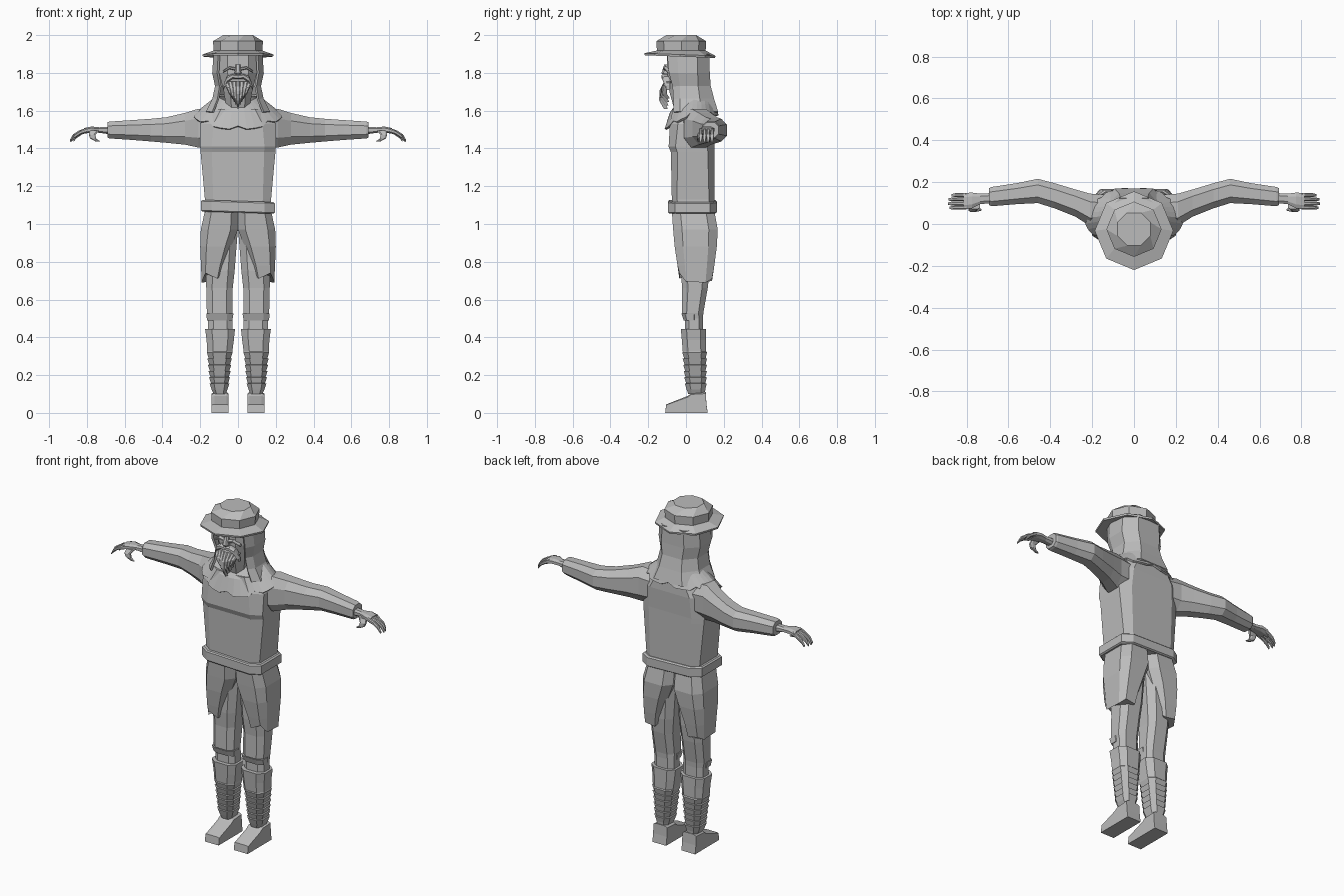
import bpy, bmesh, math
from mathutils import Vector

if "Cube" in bpy.data.objects:
    bpy.data.objects.remove(bpy.data.objects["Cube"])

grey = bpy.data.materials.new("plain_grey")
grey.diffuse_color = (0.50, 0.50, 0.50, 1)
grey.use_nodes = True
grey.node_tree.nodes["Principled BSDF"].inputs["Base Color"].default_value = grey.diffuse_color


def finish(name, bm, mirror=False, thickness=0):
    bmesh.ops.recalc_face_normals(bm, faces=bm.faces)
    mesh = bpy.data.meshes.new(name)
    bm.to_mesh(mesh)
    bm.free()
    mesh.materials.append(grey)
    ob = bpy.data.objects.new(name, mesh)
    bpy.context.collection.objects.link(ob)
    if thickness:
        mod = ob.modifiers.new("thickness", 'SOLIDIFY')
        mod.thickness = thickness
        mod.offset = -1
    if mirror:
        ob.modifiers.new("mirror", 'MIRROR').use_mirror_merge = False
    return ob


def loft(name, rings, mirror=False, closed=True, caps=True, thickness=0):
    """Skin a list of equal-length point rings."""
    bm = bmesh.new()
    rows = [[bm.verts.new(p) for p in ring] for ring in rings]
    n = len(rows[0])
    for a, b in zip(rows, rows[1:]):
        for i in range(n if closed else n - 1):
            j = (i + 1) % n
            bm.faces.new((a[i], a[j], b[j], b[i]))
    if caps:
        bm.faces.new(rows[0])
        bm.faces.new(rows[-1])
    return finish(name, bm, mirror, thickness)


def chamfered(c):
    return [(1, -c), (1, c), (c, 1), (-c, 1), (-1, c), (-1, -c), (-c, -1), (c, -1)]


def flat_ring(x0, x1, y0, y1, z, c=0.55):
    """Horizontal eight-sided ring from its bounds."""
    return [Vector(((x0 + x1) / 2 + u * (x1 - x0) / 2, (y0 + y1) / 2 + v * (y1 - y0) / 2, z))
            for u, v in chamfered(c)]


def side_ring(x, y0, y1, z0, z1, c=0.5):
    """Eight-sided ring across the x axis."""
    return [Vector((x, (y0 + y1) / 2 + u * (y1 - y0) / 2, (z0 + z1) / 2 + v * (z1 - z0) / 2))
            for u, v in chamfered(c)]


def octagon(r, cy, z, turn=0.0, tilt=0.0):
    return [Vector((r * math.cos(a), cy + r * math.sin(a), z - tilt * math.sin(a)))
            for a in (math.radians(45 * i + turn) for i in range(8))]


# torso and belt
loft("tunic_body", [flat_ring(-.178, .178, -.075, .15, 1.06, .7),
                    flat_ring(-.175, .175, -.075, .15, 1.13, .75),
                    flat_ring(-.198, .198, -.08, .15, 1.38, .7),
                    flat_ring(-.2, .2, -.092, .15, 1.41, .7),
                    flat_ring(-.2, .2, -.085, .155, 1.53, .65),
                    flat_ring(-.15, .15, -.07, .15, 1.61, .6)])
belt = loft("belt", [flat_ring(-.187, .187, -.09, .155, 1.06, .72),
                     flat_ring(-.195, .195, -.095, .163, 1.066, .72),
                     flat_ring(-.195, .195, -.095, .163, 1.115, .72),
                     flat_ring(-.187, .187, -.09, .155, 1.122, .72)])
for v in belt.data.vertices:
    v.co.z -= v.co.x * 0.03

# split skirt of the tunic, with an uneven hem
skirt = [flat_ring(0, .175, -.075, .15, 1.07, .6),
         flat_ring(0, .197, -.068, .168, .97, .6),
         flat_ring(.035, .2, -.06, .163, .88, .6),
         flat_ring(.07, .196, -.045, .15, .78, .6),
         flat_ring(.088, .192, -.035, .138, .71, .6)]
for p, dz in zip(skirt[-1], (-.015, -.02, 0, -.01, .02, .015, 0, .03)):
    p.z += dz
loft("tunic_skirt", skirt, mirror=True)

# legs and wrapped gaiters
loft("leg", [flat_ring(.0, .165, -.03, .13, .98),
             flat_ring(.018, .17, -.028, .125, .75),
             flat_ring(.028, .168, -.02, .115, .66),
             flat_ring(.03, .165, -.022, .092, .53),
             flat_ring(.03, .16, -.005, .09, .5),
             flat_ring(.03, .16, -.005, .09, .42)], mirror=True)
loft("knee_patch", [flat_ring(.024, .168, -.024, .06, .525),
                    flat_ring(.03, .164, -.012, .06, .49)], mirror=True)
gaiter = [flat_ring(.016, .174, -.027, .106, .443), flat_ring(.022, .166, -.022, .106, .385),
          flat_ring(.03, .163, -.017, .106, .325)]
for i in range(6):
    t = i / 6
    z = .32 - .033 * i
    b = (.036 + .02 * t, .158 - .018 * t, -.014 + .016 * t, .107 - .002 * t)
    gaiter.append(flat_ring(b[0] - .007, b[1] + .007, b[2] - .006, b[3] + .004, z))
    gaiter.append(flat_ring(b[0] + .003, b[1] - .003, b[2] + .004, b[3] - .003, z - .031))
gaiter.append(flat_ring(.064, .128, .012, .1, .1))
loft("gaiter", gaiter, mirror=True)

# shoes: a side profile extruded across the foot
profile = [(-.11, 0), (.115, 0), (.108, .05), (.105, .11), (.028, .105), (.01, .09), (-.105, .045)]
loft("shoe", [[Vector((x, y, z * h)) for y, z in profile]
              for x, h in ((.05, .93), (.062, 1), (.125, 1), (.14, .93))], mirror=True)

# arms with cuffs
loft("sleeve", [side_ring(.14, -.02, .14, 1.41, 1.6),
                side_ring(.21, -.01, .145, 1.405, 1.61),
                side_ring(.28, .035, .165, 1.42, 1.588),
                side_ring(.38, .075, .195, 1.43, 1.565),
                side_ring(.46, .1, .216, 1.437, 1.557),
                side_ring(.56, .095, .195, 1.445, 1.55),
                side_ring(.68, .085, .177, 1.453, 1.542),
                side_ring(.692, .09, .172, 1.458, 1.538)], mirror=True)

# hands
loft("palm", [side_ring(.68, .1, .148, 1.475, 1.515), side_ring(.735, .095, .145, 1.483, 1.512),
              side_ring(.775, .075, .15, 1.484, 1.516), side_ring(.815, .07, .148, 1.478, 1.508)],
     mirror=True)
for i in range(4):
    y = .069 + .02 * i
    s = (0, .008, .004, -.01)[i]
    loft(f"finger_{i + 1}", [side_ring(.80, y, y + .02, 1.484, 1.509),
                             side_ring(.835 + s, y, y + .019, 1.474, 1.495),
                             side_ring(.865 + s, y, y + .018, 1.454, 1.475),
                             side_ring(.882 + s, y + .003, y + .014, 1.434, 1.446)], mirror=True)
loft("thumb", [flat_ring(.735, .785, .072, .1, 1.495), flat_ring(.755, .79, .058, .082, 1.472),
               flat_ring(.75, .782, .058, .078, 1.452), flat_ring(.728, .752, .062, .074, 1.436)],
     mirror=True)

# shoulder cape with a scalloped hem
cape = [[], [], []]
for i in range(32):
    a = 2 * math.pi * i / 32
    c, s = math.cos(a), math.sin(a)
    front = max(0, -s)
    scallop = .012 if i % 4 == 0 else -.006
    cape[0].append((.105 * c, .045 + .09 * s, 1.685 - .04 * front))
    cape[1].append((.172 * c, .035 + .12 * s, 1.632 - .04 * front))
    cape[2].append(((.232 - scallop) * c, .03 + (.143 - scallop * .5) * s,
                    1.582 - .075 * front ** 1.3 + scallop))
loft("shoulder_cape", cape, closed=True, caps=False, thickness=.012)

# head, and hood open at the front
loft("head", [flat_ring(-.06, .06, -.06, .08, 1.6), flat_ring(-.075, .075, -.088, .09, 1.70),
              flat_ring(-.1, .1, -.1, .09, 1.8), flat_ring(-.1, .1, -.1, .09, 1.9)])
hood = []
for z, w, front, back in ((1.9, .118, -.095, .112), (1.8, .125, -.085, .115),
                          (1.73, .11, -.065, .12), (1.66, .125, -.06, .138),
                          (1.59, .16, -.06, .16)):
    half = [(w * .8, front), (w, front * .45), (w, back * .5), (w * .55, back)]
    hood.append([(x, y, z) for x, y in half] + [(-x, y, z) for x, y in reversed(half)])
loft("hood", hood, closed=False, caps=False, thickness=-.012)

# face: nose, brows, moustache, beard strands
loft("nose", [flat_ring(-.012, .012, -.115, -.08, 1.845), flat_ring(-.018, .018, -.13, -.08, 1.80),
              flat_ring(-.014, .014, -.118, -.08, 1.785)])
loft("brow", [side_ring(.014, -.118, -.09, 1.812, 1.828), side_ring(.045, -.118, -.09, 1.82, 1.835),
              side_ring(.08, -.1, -.08, 1.8, 1.812)], mirror=True)
loft("moustache", [side_ring(0, -.128, -.09, 1.768, 1.79), side_ring(.03, -.13, -.09, 1.768, 1.795),
                   side_ring(.058, -.122, -.085, 1.748, 1.782),
                   side_ring(.076, -.105, -.085, 1.71, 1.735)], mirror=True)
for i in range(-3, 4):
    x, drop = i * .021, .018 * abs(i)
    strand = []
    for t, y, w in ((0, -.105, .011), (.35, -.128, .013), (.7, -.132, .010), (1, -.115, .002)):
        z = 1.755 - t * (.145 - drop)
        cx = x * (1 - .55 * t)
        yy = y + .004 * abs(i)
        strand.append(flat_ring(cx - w, cx + w, yy - w, yy + .018, z))
    loft(f"beard_strand_{i + 4}", strand)

# brimmed hat
loft("hat_brim", [octagon(.115, -.028, 1.893), octagon(.186, -.032, 1.886, tilt=.007),
                  octagon(.188, -.032, 1.897, tilt=.007), octagon(.13, -.025, 1.918)])
loft("hat_crown", [octagon(.128, -.025, 1.9), octagon(.132, -.025, 1.968),
                   octagon(.085, -.025, 2.0, 22.5)])
